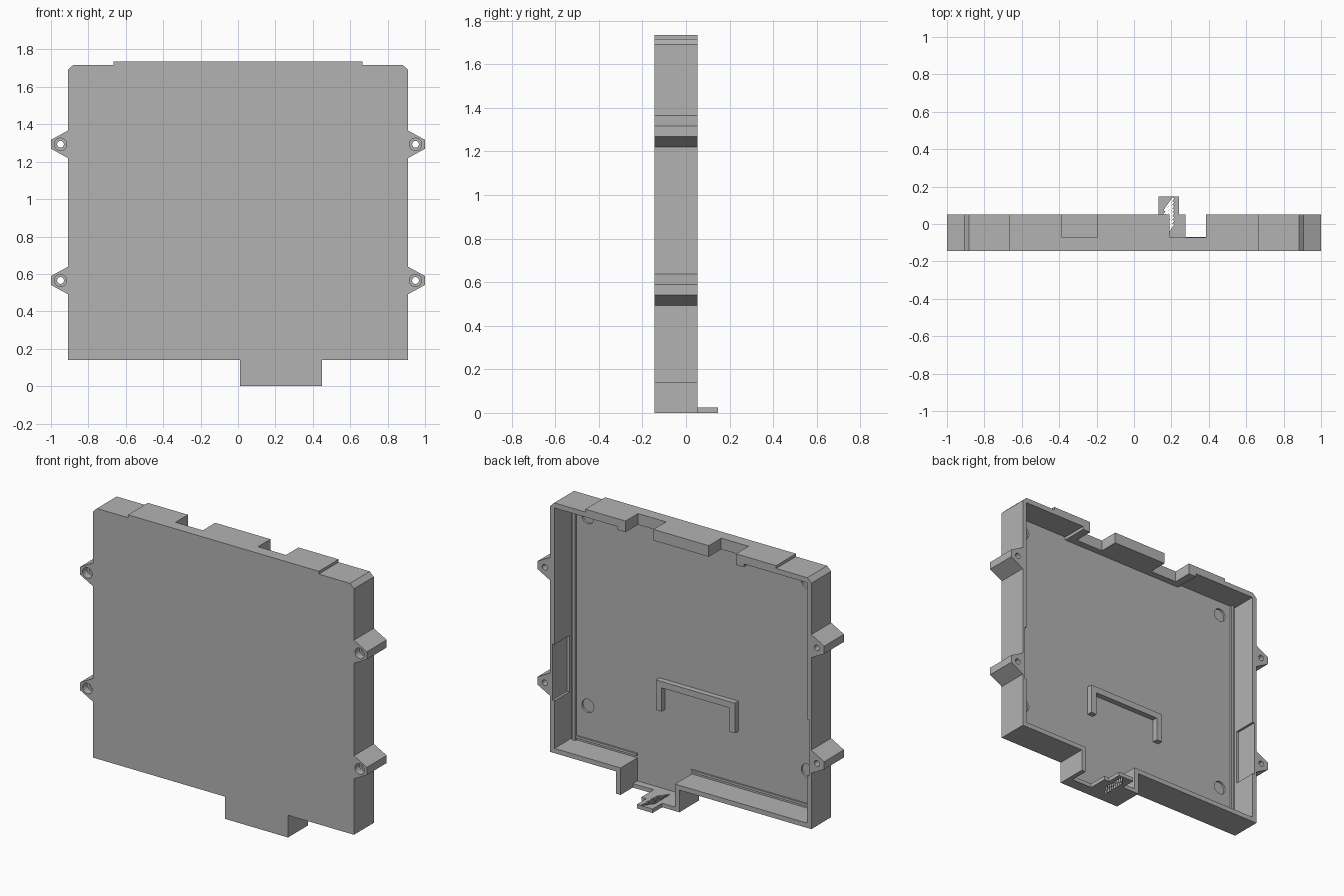
import bpy, bmesh, math
from mathutils import Matrix

cube = bpy.data.objects.get("Cube")
if cube:
    bpy.data.objects.remove(cube, do_unlink=True)

grey = bpy.data.materials.new("plain_grey")
grey.use_nodes = True
colour = (0.45, 0.45, 0.45, 1)
grey.diffuse_color = colour
grey.node_tree.nodes["Principled BSDF"].inputs["Base Color"].default_value = colour

FRONT, BACK, FLOOR, WALL = -0.145, 0.052, -0.115, 0.03
CLEAR = 0.3  # overshoot for cutters


def finish(name, bm):
    bmesh.ops.recalc_face_normals(bm, faces=bm.faces)
    mesh = bpy.data.meshes.new(name)
    bm.to_mesh(mesh)
    bm.free()
    mesh.materials.append(grey)
    obj = bpy.data.objects.new(name, mesh)
    bpy.context.collection.objects.link(obj)
    return obj


def prism(name, points, y0, y1):
    """Extrude an x-z outline along y."""
    bm = bmesh.new()
    face = bm.faces.new([bm.verts.new((x, y0, z)) for x, z in points])
    ext = bmesh.ops.extrude_face_region(bm, geom=[face])["geom"]
    bmesh.ops.translate(bm, vec=(0, y1 - y0, 0),
                        verts=[v for v in ext if isinstance(v, bmesh.types.BMVert)])
    return finish(name, bm)


def box(name, x0, x1, y0, y1, z0, z1):
    return prism(name, [(x0, z0), (x1, z0), (x1, z1), (x0, z1)], y0, y1)


def cylinder(name, x, z, radius, y0, y1):
    ring = [math.tau * i / 24 for i in range(24)]
    return prism(name, [(x + radius * math.cos(a), z + radius * math.sin(a)) for a in ring], y0, y1)


def cut(target, cutter):
    mod = target.modifiers.new("cut", "BOOLEAN")
    mod.operation = "DIFFERENCE"
    mod.solver = "EXACT"
    mod.object = cutter
    bpy.context.view_layer.objects.active = target
    bpy.ops.object.modifier_apply(modifier=mod.name)
    bpy.data.objects.remove(cutter, do_unlink=True)


# Outer outline: bottom tab, mounting ears, chamfered corners, raised top
EARS = (0.565, 1.293)
side = [(0.91, 0.14)]
for z in EARS:
    side += [(0.91, z - 0.073), (1, z - 0.024), (1, z + 0.024), (0.91, z + 0.073)]
side += [(0.91, 1.69), (0.882, 1.717)]
top = [(0.665, 1.717), (0.665, 1.735), (-0.665, 1.735), (-0.665, 1.717)]
tab = [(0.01, 0.14), (0.01, 0), (0.45, 0), (0.45, 0.14)]
outline = tab + side + top + [(-x, z) for x, z in reversed(side)]
case = prism("case_shell", outline, FRONT, BACK)

# Hollow interior, reaching down into the tab and thicker beside the notches
inner = [(0.04, 0.17), (0.04, 0.025), (0.42, 0.025), (0.42, 0.17), (0.88, 0.17),
         (0.88, 1.685), (0.44, 1.685), (0.44, 1.665),
         (-0.44, 1.665), (-0.44, 1.685), (-0.88, 1.685), (-0.88, 0.17)]
cut(case, prism("interior", inner, FLOOR, CLEAR))

# Top wall notches and the opening in the tab floor
for x0, x1 in ((-0.385, -0.195), (0.19, 0.385)):
    cut(case, box("notch", x0, x1, -0.072, CLEAR, 1.6, 1.8))
cut(case, box("tab_opening", 0.275, 0.42, -0.07, CLEAR, -0.1, 0.08))

# Per-side details: thinned wall, ear holes, round floor recesses
for s in (-1, 1):
    thin = sorted((s * 0.86, s * 0.895))
    cut(case, box("thin_wall", *thin, -0.095, CLEAR, 0.47, 0.825))
    for z in EARS:
        cut(case, cylinder("ear_hole", s * 0.949, z, 0.018, -CLEAR, CLEAR))
        cut(case, cylinder("ear_counterbore", s * 0.949, z, 0.033, -CLEAR, -0.1))
    for z in (0.405, 1.595):
        cut(case, cylinder("floor_recess", s * 0.765, z, 0.042, -0.128, CLEAR))

# Cable tongue with diagonal slots
tongue = box("cable_tongue", 0.13, 0.24, BACK - 0.002, 0.147, 0, 0.025)


def slot(y):
    bm = bmesh.new()
    bmesh.ops.create_cube(bm, size=1, matrix=Matrix.Translation((0.186, y, 0.0125))
                          @ Matrix.Rotation(math.radians(55), 4, "Z")
                          @ Matrix.Diagonal((0.085, 0.011, 0.1, 1)))
    return finish("slot", bm)


for i in range(8):
    y = -0.035 + i * 0.02
    cut(case, slot(y))
    cut(tongue, slot(y))

# Low rails around the floor
for s, label in ((-1, "right"), (1, "left")):
    x0, x1 = sorted((s * 0.845, s * 0.865))
    box(label + "_rail", x0, x1, FLOOR - 0.002, -0.1, 0.17, 1.685)
box("bottom_rail_right", -0.845, 0.04, FLOOR - 0.002, -0.105, 0.185, 0.2)
box("bottom_rail_left", 0.42, 0.845, FLOOR - 0.002, -0.105, 0.185, 0.2)

# Bracket standing on the floor
prism("floor_bracket", [(-0.285, 0.527), (-0.245, 0.527), (-0.245, 0.676), (0.226, 0.676),
                        (0.226, 0.527), (0.266, 0.527), (0.266, 0.716), (-0.285, 0.716)],
      FLOOR - 0.002, -0.08)
